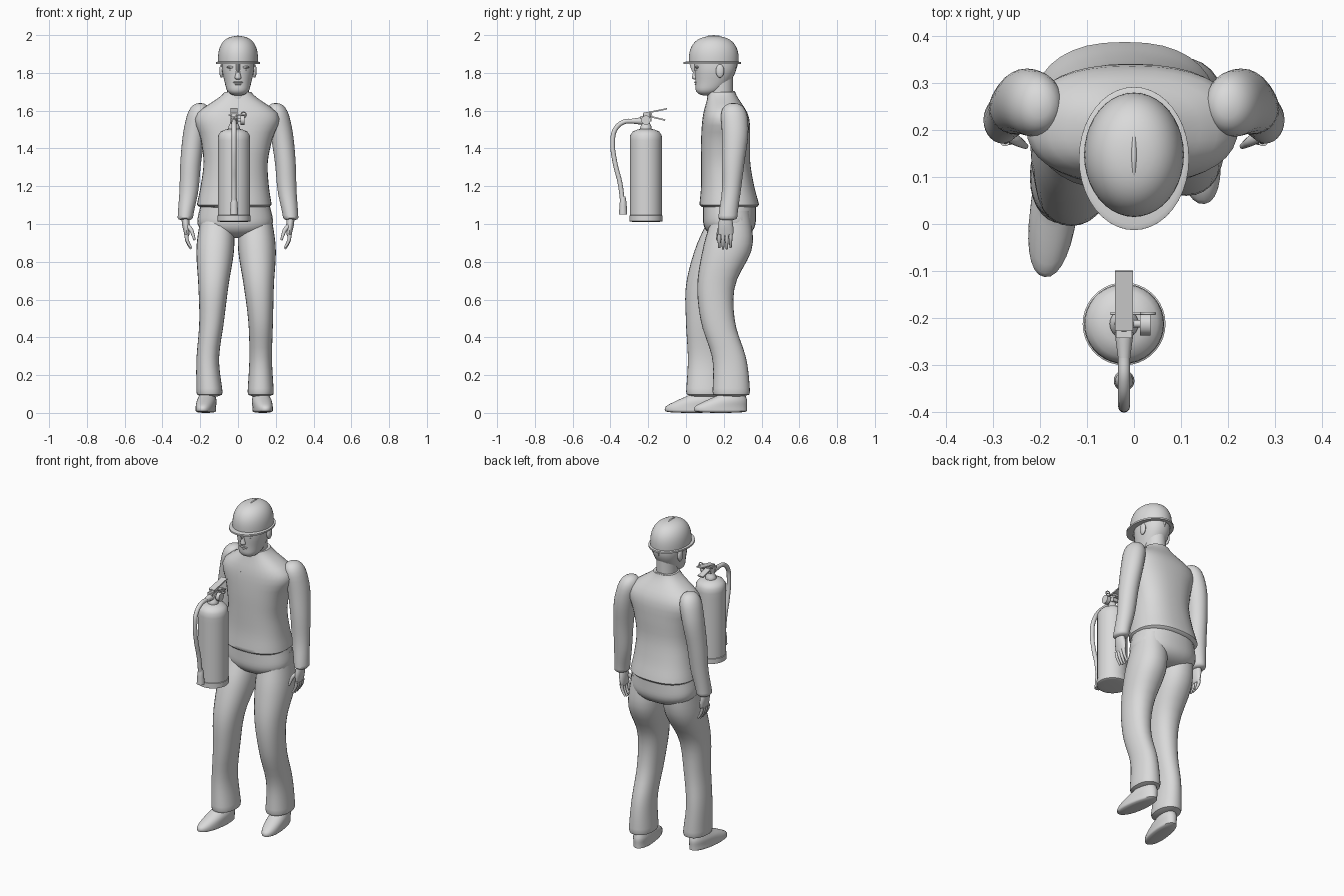
import bpy, bmesh
from math import sin, cos, pi, radians, copysign
from mathutils import Vector, Matrix

cube = bpy.data.objects.get("Cube")
if cube:
    bpy.data.objects.remove(cube)

shade = (0.7, 0.7, 0.7, 1)
grey = bpy.data.materials.new("plain_grey")
grey.use_nodes = True
grey.diffuse_color = shade
grey.node_tree.nodes["Principled BSDF"].inputs["Base Color"].default_value = shade
made = []
SIDES = {"left": 1, "right": -1}


def register(name, mesh):
    """Link a mesh as a named, coloured part."""
    mesh.materials.clear()
    mesh.materials.append(grey)
    part = bpy.data.objects.new(name, mesh)
    bpy.context.collection.objects.link(part)
    made.append(part)
    return part


def from_bmesh(name, bm):
    bmesh.ops.recalc_face_normals(bm, faces=bm.faces)
    mesh = bpy.data.meshes.new(name)
    bm.to_mesh(mesh)
    bm.free()
    return register(name, mesh)


def along(stops, t):
    """Smooth value at t through evenly spaced stops, or a constant."""
    if not isinstance(stops, tuple):
        return stops
    last = len(stops) - 1
    k = min(int(t * last), last - 1)
    f = t * last - k
    a, b, c, d = (stops[min(max(k + step, 0), last)] for step in (-1, 0, 1, 2))
    return b + f / 2 * (c - a + f * (2 * a - 5 * b + 4 * c - d + f * (3 * (b - c) + d - a)))


def rounding(distance, height):
    """Shrink factor that rounds off an end over the given height."""
    if distance >= height:
        return 1
    return max(1 - (1 - distance / height) ** 2.5, 0.002) ** 0.4


def loft(name, bottom, top, x, y, wide, deep=None, power=2, round_bottom=0, round_top=0, rings=18, sides=28):
    """Upright body whose centre, half width and half depth follow stops from bottom to top."""
    bm = bmesh.new()
    loops = []
    for k in range(rings):
        t = (1 - cos(pi * k / (rings - 1))) / 2
        z = bottom + (top - bottom) * t
        size = rounding(z - bottom, round_bottom) * rounding(top - z, round_top)
        rx = along(wide, t) * size
        ry = along(deep or wide, t) * size
        loop = []
        for i in range(sides):
            c, s = cos(2 * pi * i / sides), sin(2 * pi * i / sides)
            px = copysign(abs(c) ** (2 / power), c) * rx
            py = copysign(abs(s) ** (2 / power), s) * ry
            loop.append(bm.verts.new((along(x, t) + px, along(y, t) + py, z)))
        loops.append(loop)
    for low, high in zip(loops, loops[1:]):
        for i in range(sides):
            bm.faces.new((low[i - 1], low[i], high[i], high[i - 1]))
    bm.faces.new(loops[0])
    bm.faces.new(loops[-1])
    return from_bmesh(name, bm)


def tube(name, points, radius, tip=None):
    """Smooth round tube through points, tapering evenly to the tip radius."""
    curve = bpy.data.curves.new(name, "CURVE")
    curve.dimensions = "3D"
    curve.bevel_depth = 1
    curve.bevel_resolution = 4
    curve.use_fill_caps = True
    spline = curve.splines.new("BEZIER")
    spline.resolution_u = 6
    spline.bezier_points.add(len(points) - 1)
    for i, (knot, point) in enumerate(zip(spline.bezier_points, points)):
        knot.co = point
        knot.radius = radius + ((tip or radius) - radius) * i / (len(points) - 1)
        knot.handle_left_type = knot.handle_right_type = "AUTO"
    helper = bpy.data.objects.new(name, curve)
    bpy.context.collection.objects.link(helper)
    graph = bpy.context.evaluated_depsgraph_get()
    mesh = bpy.data.meshes.new_from_object(helper.evaluated_get(graph))
    bpy.data.objects.remove(helper)
    return register(name, mesh)


def ellipsoid(name, centre, size):
    bm = bmesh.new()
    bmesh.ops.create_uvsphere(bm, u_segments=24, v_segments=14, radius=1)
    place = Matrix.Translation(centre) @ Matrix.Diagonal((*size, 1))
    bmesh.ops.transform(bm, matrix=place, verts=bm.verts)
    return from_bmesh(name, bm)


def bar(name, start, end, width, thick):
    """Flat bar running between two points."""
    bm = bmesh.new()
    a, b = Vector(start), Vector(end)
    turn = (b - a).to_track_quat("Y", "Z").to_matrix().to_4x4()
    size = Matrix.Diagonal((width, (b - a).length, thick, 1))
    bmesh.ops.create_cube(bm, size=1, matrix=Matrix.Translation((a + b) / 2) @ turn @ size)
    return from_bmesh(name, bm)


# Jacket body
loft("jacket", 1.08, 1.7, x=(-.02, 0), y=(.23, .22, .21, .21, .21, .19),
     wide=(.2, .18, .17, .19, .22, .07), deep=(.16, .14, .13, .13, .12, .07),
     power=2.4, round_bottom=.02, rings=26, sides=36)

# Folded collar, open at the throat
bm = bmesh.new()
rows = []
for i in range(25):
    a = radians(13 * (i - 12))
    crest = 1.66 + .045 * cos(a)
    rows.append([bm.verts.new((sin(a) * r, .18 + cos(a) * r * .9, crest - drop))
                 for r, drop in ((.07, .05), (.07, 0), (.085, 0), (.11, .05))])
for a, b in zip(rows, rows[1:]):
    for k in range(3):
        bm.faces.new((a[k], a[k + 1], b[k + 1], b[k]))
collar = from_bmesh("collar", bm)
collar.modifiers.new("cloth", "SOLIDIFY").thickness = .006

# Sleeves and hands
for side, s in SIDES.items():
    loft(side + "_sleeve", 1.02, 1.64, x=(s * .28, s * .26, s * .25, s * .23, s * .2),
         y=(.22, .24, .25, .26, .25), wide=(.04, .05, .055, .06, .06),
         deep=(.05, .05, .06, .07, .07), round_bottom=.01, round_top=.09, rings=24)
    loft(side + "_palm", .93, 1.05, x=(s * .27, s * .28), y=.21, wide=(.012, .02, .02),
         deep=(.04, .04, .03), round_bottom=.02, sides=16)
    for k, finger in enumerate(("index", "middle", "ring", "little")):
        length = .07 + .008 * sin(k * pi / 3)
        curl = [(s * (.274 - .026 * t * t), .176 + .02 * k, .945 - length * t) for t in (0, .4, .7, 1)]
        tube(f"{side}_{finger}_finger", curl, .011, .006)
    reach = [(s * (.27 - .04 * t), .19 - .025 * t, .99 - .075 * t * t) for t in (0, .5, .8, 1)]
    tube(side + "_thumb", reach, .014, .006)

# Trousers
loft("trouser_hips", .925, 1.12, x=-.015, y=.23, wide=(.2, .2, .18), deep=.14,
     power=2.3, round_bottom=.1)


def trouser_leg(name, x, y):
    loft(name, .085, 1.07, x, y, wide=(.07, .06, .065, .08, .1, .085),
         deep=(.1, .09, .09, .1, .13, .1), power=2.2, round_bottom=.02, rings=30)


trouser_leg("right_trouser_leg", (-.15, -.16, -.14, -.13, -.12, -.11), (.1, .1, .09, .1, .18, .23))
trouser_leg("left_trouser_leg", (.12, .12, .12, .11, .1, .09), (.24, .23, .17, .16, .22, .24))

# Shoes, toes turned slightly out
for side, x, y in (("right", -.17, .03), ("left", .13, .185)):
    shoe = loft(side + "_shoe", 0, .13, x=0, y=(0, 0, .03, .06, .07), wide=(.05, .05, .05, .04, .04),
                deep=(.14, .14, .11, .07, .06), power=2.2, round_bottom=.01)
    shoe.location = (x, y, 0)
    shoe.rotation_euler.z = radians(8 * SIDES[side])

# Neck, head and features
loft("neck", 1.58, 1.8, x=0, y=.18, wide=.058, deep=.068)
loft("head", 1.68, 1.95, x=0, y=(.11, .14, .155, .155, .155), wide=(.055, .07, .085, .085, .08),
     deep=(.06, .09, .11, .11, .1), power=2.2, round_bottom=.04, rings=24)
loft("nose", 1.765, 1.83, x=0, y=.05, wide=(.02, .012, .008), deep=(.02, .014, .008),
     round_bottom=.015, sides=16)
ellipsoid("upper_lip", (0, .053, 1.75), (.026, .01, .005))
ellipsoid("lower_lip", (0, .056, 1.74), (.022, .01, .005))
for side, s in SIDES.items():
    ellipsoid(side + "_ear", (s * .087, .18, 1.81), (.012, .022, .036))
    ellipsoid(side + "_brow", (s * .034, .06, 1.83), (.027, .012, .007))
    ellipsoid(side + "_eye", (s * .034, .065, 1.815), (.015, .012, .007))

# Safety helmet with brim and ridge
loft("helmet_brim", 1.847, 1.862, x=0, y=.139, wide=.117, deep=.152, round_top=.006, sides=40)
loft("helmet_dome", 1.85, 1.995, x=0, y=.147, wide=.106, deep=.132, round_top=.13, sides=40)
ellipsoid("helmet_ridge", (0, .147, 1.87), (.02, .13, .13))

# Extinguisher body and valve
X, Y = -.021, -.212
loft("extinguisher_tank", 1.03, 1.505, X, Y, .085, round_top=.05, sides=36)
loft("extinguisher_base", 1.01, 1.05, X, Y, .088, round_bottom=.005, round_top=.005, sides=36)
loft("valve_body", 1.49, 1.58, X, Y, wide=(.03, .03, .02, .02, .015))
bar("valve_block", (X, Y - .03, 1.557), (X, Y + .03, 1.557), .034, .03)

# Handles
bar("squeeze_lever", (X, -.225, 1.585), (X, -.1, 1.61), .038, .008)
bar("lever_pivot", (X, -.226, 1.578), (X, -.18, 1.585), .03, .02)
bar("carry_handle", (X, -.215, 1.575), (X, -.11, 1.55), .036, .008)

# Pressure gauge and safety pin
tube("gauge_stem", [(X, Y, 1.55), (.015, Y, 1.55)], .008)
tube("pressure_gauge", [(.013, Y, 1.55), (.035, Y, 1.55)], .025)
PIN_Y, PIN_Z = -.19, 1.578
tube("safety_pin", [(-.05, PIN_Y, PIN_Z), (.04, PIN_Y, PIN_Z)], .003)
loop = [k * pi / 6 for k in range(13)]
tube("pin_ring", [(.03 + .014 * cos(a), PIN_Y, PIN_Z + .014 * sin(a)) for a in loop], .003)

# Hose and nozzle
tube("hose_connector", [(X, -.23, 1.545), (X, -.285, 1.545)], .02, .013)
path = [(-.28, 1.545), (-.33, 1.54), (-.375, 1.5), (-.388, 1.43), (-.375, 1.32), (-.35, 1.22), (-.335, 1.11)]
tube("hose", [(X, y, z) for y, z in path], .0125)
loft("nozzle", 1.05, 1.145, X, -.333, wide=(.022, .02, .018, .013), sides=20)

# Soft shading that keeps hard edges
bpy.ops.object.select_all(action="DESELECT")
for part in made:
    part.select_set(True)
bpy.context.view_layer.objects.active = made[0]
bpy.ops.object.shade_smooth_by_angle(angle=radians(50))
